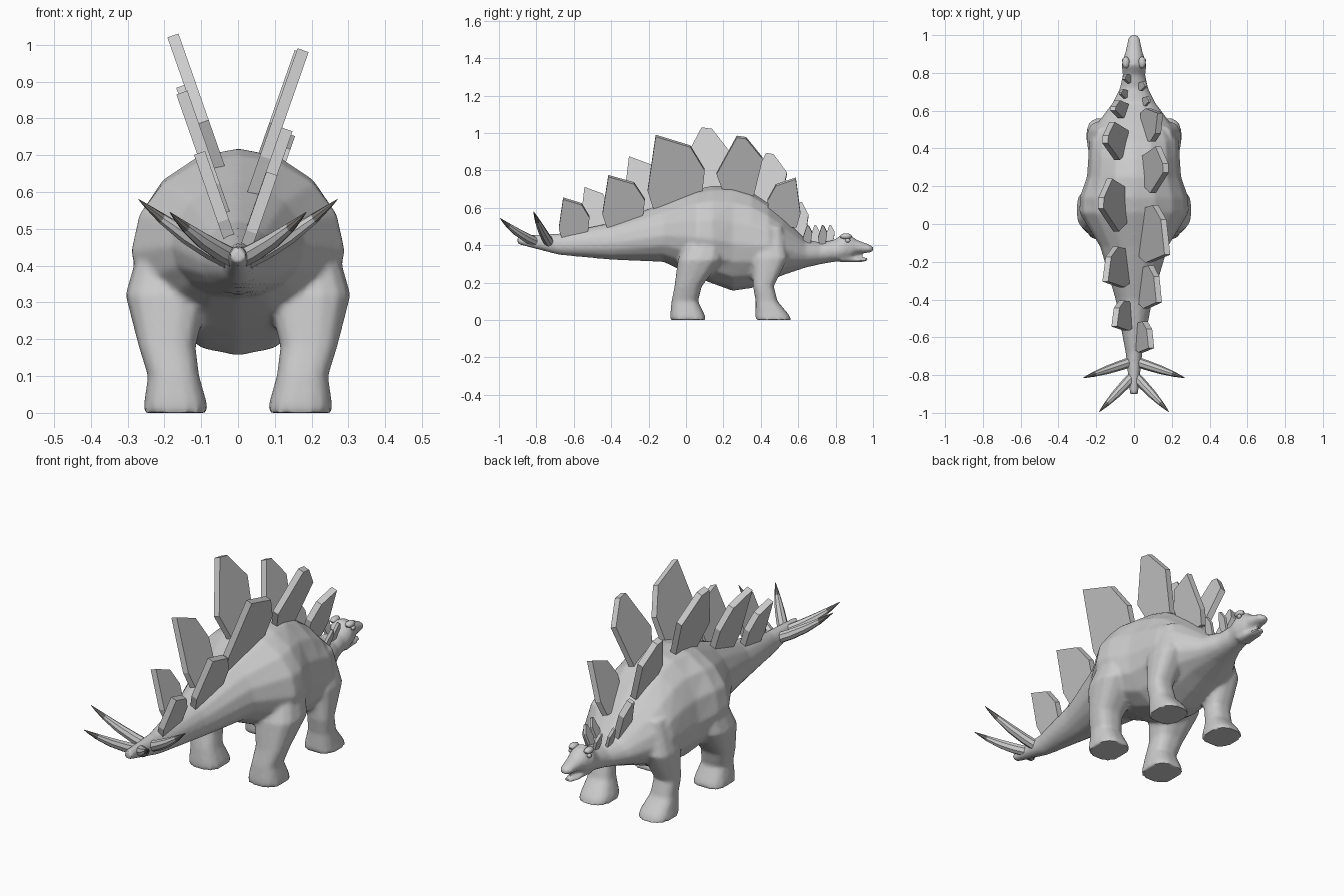
import bpy, bmesh, math
from mathutils import Vector

if "Cube" in bpy.data.objects:
    bpy.data.objects.remove(bpy.data.objects["Cube"])


def material(name, rgb):
    m = bpy.data.materials.new(name)
    m.diffuse_color = (*rgb, 1)
    m.use_nodes = True
    m.node_tree.nodes["Principled BSDF"].inputs["Base Color"].default_value = m.diffuse_color
    return m


GREY = material("hide grey", (0.6, 0.6, 0.6))
DARK = material("spike tip grey", (0.2, 0.19, 0.18))


def finish(bm, name, *mats):
    bmesh.ops.recalc_face_normals(bm, faces=bm.faces)
    me = bpy.data.meshes.new(name)
    bm.to_mesh(me)
    bm.free()
    ob = bpy.data.objects.new(name, me)
    bpy.context.collection.objects.link(ob)
    for m in mats:
        me.materials.append(m)
    return ob


def smooth(ob, angle=40):
    bpy.ops.object.select_all(action='DESELECT')
    ob.select_set(True)
    bpy.context.view_layer.objects.active = ob
    bpy.ops.object.shade_smooth_by_angle(angle=math.radians(angle))


def loft(bm, rings):
    """Skin a closed tube through rings of points."""
    vs = [[bm.verts.new(p) for p in r] for r in rings]
    n = len(vs[0])
    for a, b in zip(vs, vs[1:]):
        for i in range(n):
            bm.faces.new((a[i], a[(i + 1) % n], b[(i + 1) % n], b[i]))
    bm.faces.new(vs[0])
    bm.faces.new(vs[-1][::-1])


def trunk_ring(y, w, top, bottom, n=16):
    """Elliptical cross-section in x and z, widest a little below the middle."""
    zm = bottom + (top - bottom) * 0.45
    pts = []
    for i in range(n):
        c, s = math.cos(math.tau * i / n), math.sin(math.tau * i / n)
        pts.append((w * c, y, zm + s * ((top - zm) if s > 0 else (zm - bottom))))
    return pts


def leg_ring(side, z, x0, x1, y0, y1, n=14):
    """Rounded-box cross-section in x and y."""
    pts = []
    for i in range(n):
        c, s = math.cos(math.tau * i / n), math.sin(math.tau * i / n)
        c, s = (math.copysign(abs(v) ** 0.75, v) for v in (c, s))
        pts.append((side * ((x0 + x1) / 2 + c * (x1 - x0) / 2), (y0 + y1) / 2 + s * (y1 - y0) / 2, z))
    return pts


# Body: tail, trunk, neck and upper head in one tube (y, half width, top, bottom)
bm = bmesh.new()
loft(bm, [trunk_ring(*r) for r in (
    (-.90, .022, .452, .405), (-.68, .045, .462, .348), (-.40, .098, .52, .322),
    (-.12, .18, .625, .31), (.06, .29, .70, .225), (.14, .288, .718, .195),
    (.25, .25, .718, .155), (.35, .243, .685, .17), (.44, .238, .625, .205),
    (.52, .205, .55, .24), (.64, .115, .43, .28), (.72, .075, .415, .298),
    (.79, .06, .428, .31), (.84, .066, .462, .315), (.88, .056, .455, .325),
    (.91, .046, .43, .353), (.98, .032, .404, .36), (1, .02, .392, .364))])

# Lower jaw
loft(bm, [trunk_ring(*r) for r in (
    (.83, .045, .345, .308), (.93, .033, .334, .309), (.97, .02, .332, .314))])

# Legs: height, inner and outer x, back and front y
HIND = ((0, .08, .258, -.085, .11), (.03, .085, .255, -.085, .10), (.10, .105, .245, -.078, .065),
        (.18, .115, .27, -.062, .085), (.32, .08, .306, -.045, .195), (.52, .05, .25, .03, .22))
FRONT = ((0, .085, .255, .37, .565), (.03, .09, .25, .37, .55), (.10, .115, .242, .372, .49),
         (.18, .122, .246, .358, .47), (.33, .09, .25, .35, .545), (.50, .06, .20, .40, .52))
for side in (1, -1):
    for leg in (HIND, FRONT):
        loft(bm, [leg_ring(side, *r) for r in leg])
body = finish(bm, "body", GREY)

# Fuse the overlapping parts into one soft skin
fuse = body.modifiers.new("fuse", 'REMESH')
fuse.mode = 'VOXEL'
fuse.voxel_size = 0.01
relax = body.modifiers.new("relax", 'SMOOTH')
relax.factor = 0.5
relax.iterations = 5
bpy.context.view_layer.objects.active = body
body.select_set(True)
for name in ("fuse", "relax"):
    bpy.ops.object.modifier_apply(modifier=name)
smooth(body, 50)

# Brow and eye
for side, word in ((1, "right"), (-1, "left")):
    for part, at, size in (("brow", (.043, .855, .447), (.02, .032, .016)),
                           ("eye", (.053, .865, .425), (.01, .014, .011))):
        bm = bmesh.new()
        bmesh.ops.create_uvsphere(bm, u_segments=10, v_segments=6, radius=1)
        for v in bm.verts:
            v.co = Vector((side * at[0], at[1], at[2])) + Vector(a * b for a, b in zip(v.co, size))
        smooth(finish(bm, f"{word}_{part}", GREY))

# Plate outlines in a unit box: slanted forward-falling, and pointed
SLANT = ((-.36, 1), (.25, .86), (.5, .55), (.42, 0), (-.38, 0), (-.5, .28))
POINT = ((-.06, 1), (.14, .98), (.5, .66), (.28, 0), (-.28, 0), (-.5, .42))
REVERSED = tuple((-u, v) for u, v in SLANT)


def plate(name, side, outline, x, y0, y1, z0, z1, thick=0.03, lean=0.35):
    """Flat plate spanning y0-y1 and z0-z1, leaning outward from x at its base."""
    bm = bmesh.new()
    rings = []
    for d in (-thick / 2, thick / 2):
        rings.append([(side * (x + v * (z1 - z0) * lean + d), (y0 + y1) / 2 + u * (y1 - y0),
                       z0 + v * (z1 - z0) - d * lean) for u, v in outline])
    loft(bm, rings)
    finish(bm, name, GREY)


# Back plates, staggered left and right, from tail to neck
RIGHT = ((SLANT, .015, -.68, -.516, .43, .65), (SLANT, .035, -.447, -.22, .49, .77),
         (SLANT, .035, -.205, .10, .58, .985), (POINT, .05, .163, .41, .64, .98),
         (REVERSED, .05, .436, .612, .50, .757))
LEFT = ((SLANT, .015, -.565, -.405, .45, .706), (SLANT, .03, -.335, -.12, .52, .87),
        (POINT, .035, -.04, .24, .62, 1.025), (POINT, .045, .34, .54, .58, .888),
        (POINT, .04, .56, .655, .42, .628))
for side, word, row in ((1, "right", RIGHT), (-1, "left", LEFT)):
    for i, spec in enumerate(row):
        plate(f"{word}_back_plate_{i + 1}", side, *spec)

# Small neck plates, alternating sides
for i in range(4):
    y = 0.65 + 0.04 * i
    plate(f"neck_plate_{i + 1}", (1, -1)[i % 2], POINT, 0.045 - 0.01 * i,
          y - 0.025, y + 0.025, 0.395, 0.505, 0.014)

# Tail spikes: curved tapering cones with dark tips
for side, word in ((1, "right"), (-1, "left")):
    for where, base, tip in (("front", (0, -.725, .405), (.27, -.815, .58)),
                             ("rear", (0, -.80, .415), (.185, -.995, .545))):
        p0, p1 = (Vector((side * p[0], p[1], p[2])) for p in (base, tip))
        axis = (p1 - p0).normalized()
        u = axis.cross(Vector((0, 0, 1))).normalized()
        w = u.cross(axis)
        bm = bmesh.new()
        rings = []
        for t in (0, 0.25, 0.5, 0.75, 0.92, 1):
            r = 0.026 * (1 - t ** 2.5) + 0.001
            c = p0.lerp(p1, t) - w * 0.05 * t * (1 - t)
            rings.append([c + (u * math.cos(k * math.tau / 8) + w * math.sin(k * math.tau / 8)) * r
                          for k in range(8)])
        loft(bm, rings)
        for f in bm.faces:
            f.material_index = int((f.calc_center_median() - p0).dot(axis) > 0.75 * (p1 - p0).length)
        smooth(finish(bm, f"{word}_{where}_spike", GREY, DARK))
